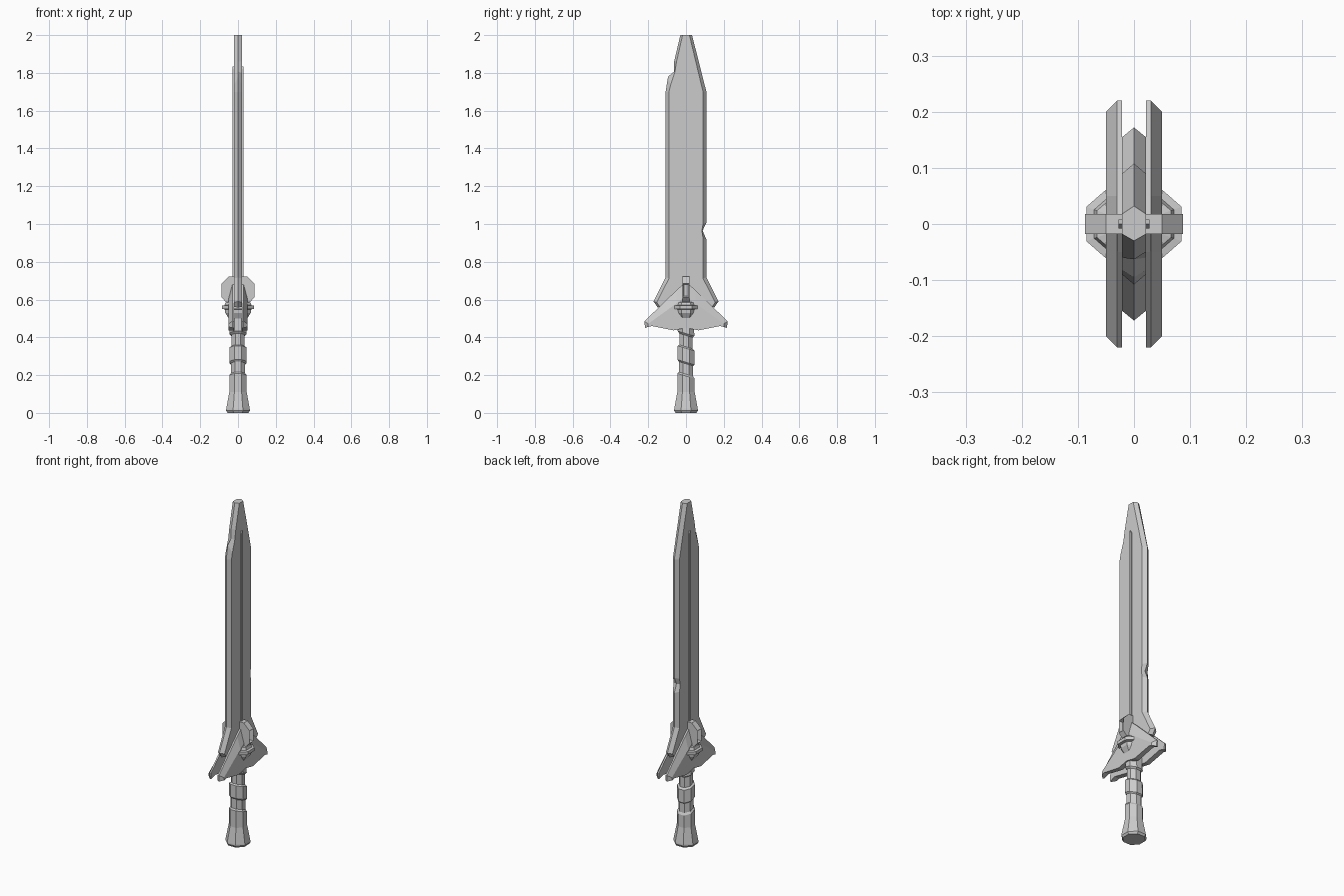
import bpy, bmesh, math
from mathutils import Vector

if "Cube" in bpy.data.objects:
    bpy.data.objects.remove(bpy.data.objects["Cube"], do_unlink=True)

steel = bpy.data.materials.new("grey_steel")
steel.use_nodes = True
GREY = (0.6, 0.6, 0.6, 1)
steel.diffuse_color = GREY
steel.node_tree.nodes["Principled BSDF"].inputs["Base Color"].default_value = GREY


def finish(name, bm):
    bmesh.ops.recalc_face_normals(bm, faces=bm.faces)
    mesh = bpy.data.meshes.new(name)
    bm.to_mesh(mesh)
    bm.free()
    mesh.materials.append(steel)
    obj = bpy.data.objects.new(name, mesh)
    bpy.context.collection.objects.link(obj)
    return obj


def skin(rings):
    """Join rings of equal point count into a closed solid."""
    bm = bmesh.new()
    loops = [[bm.verts.new(p) for p in ring] for ring in rings]
    n = len(loops[0])
    for a, b in zip(loops, loops[1:]):
        for i in range(n):
            j = (i + 1) % n
            bm.faces.new((a[i], a[j], b[j], b[i]))
    bm.faces.new(loops[0][::-1])
    bm.faces.new(loops[-1])
    bm.normal_update()
    return bm


def plate(layers):
    """Stack (x, [(y, z), ...]) outlines along x."""
    return skin([[Vector((x, y, z)) for y, z in pts] for x, pts in layers])


def lathe(profile, y_scale=1):
    """Eight-sided turned solid from (flat radius, z, tilt) rings."""
    rings = []
    for r, z, tilt in profile:
        ring = []
        for k in range(8):
            a = math.pi / 4 * (k + 0.5)
            rad = r / math.cos(math.pi / 8)
            y = rad * math.sin(a) * y_scale
            ring.append(Vector((rad * math.cos(a), y, z - tilt * y)))
        rings.append(ring)
    return skin(rings)


def mirrored(half):
    """Outline from its +y half; the first and last points lie on y = 0."""
    return half + [(-y, z) for y, z in half[-2:0:-1]]


# Blade: bevelled edges, flared foot, and a chip in each edge
edge = [(-.03, 2), (.032, 2), (.108, 1.7), (.108, 1.007), (.088, .965),
        (.108, .918), (.108, .717), (.172, .59), (.15, .558), (.05, .6),
        (-.05, .6), (-.15, .558), (-.172, .59), (-.108, .717), (-.108, 1.7),
        (-.095, 1.78), (-.063, 1.807), (-.063, 1.86)]
flat = [(-.018, 2), (.018, 2), (.09, 1.7), (.09, 1), (.084, .965),
        (.09, .925), (.09, .712), (.155, .585), (.138, .562), (.05, .6),
        (-.05, .6), (-.138, .562), (-.155, .585), (-.09, .712), (-.09, 1.7),
        (-.082, 1.735), (-.06, 1.8), (-.05, 1.86)]
finish("blade", plate([(-.021, flat), (0, edge), (.021, flat)]))

# Narrow raised spine along both faces of the blade
spine = mirrored([(0, 1.835), (.008, 1.82), (.008, .6), (0, .59)])
finish("blade_spine", plate([(-.028, spine), (.028, spine)]))

# Swept guard wings, one on each side of the blade
wing_inner = mirrored([(0, .695), (.05, .65), (.22, .485), (.217, .45),
                       (.18, .462), (.065, .437), (0, .45)])
wing_outer = mirrored([(0, .62), (.05, .58), (.2, .472), (.2, .455),
                       (.18, .46), (.065, .437), (0, .45)])
for side, word in ((1, "left"), (-1, "right")):
    finish(word + "_guard_wing", plate([(side * .021, wing_inner),
                                        (side * .03, wing_inner),
                                        (side * .05, wing_outer)]))

    # Chamfered clasp with a sunken slot on its outer face
    shape = [(.02, .722), (.05, .722), (.087, .685), (.087, .612),
             (.065, .588), (.02, .588)]
    bm = skin([[Vector((side * x, y, z)) for x, z in shape]
               for y in (-.018, .018)])
    bmesh.ops.recalc_face_normals(bm, faces=bm.faces)
    outer = [f for f in bm.faces if f.normal.x * side > .99]
    bmesh.ops.inset_region(bm, faces=outer, thickness=.009, depth=0)
    for v in outer[0].verts:
        v.co.x -= side * .02
    finish(word + "_clasp", bm)

# Faceted collar joining grip and guard
finish("collar", lathe([(.042, .49, 0), (.068, .53, 0), (.07, .548, 0),
                        (.085, .55, 0), (.085, .568, 0), (.071, .57, 0),
                        (.066, .585, 0), (.05, .588, 0), (.045, .605, 0)], .87))

# Grip with slanted wrap steps and a flared pommel
T = .3
finish("grip", lathe([(.056, 0, 0), (.063, .012, 0), (.062, .022, 0),
                      (.046, .11, 0), (.045, .195, T), (.038, .205, T),
                      (.038, .26, T), (.045, .268, T), (.044, .342, T),
                      (.035, .35, T), (.035, .41, T), (.044, .42, T),
                      (.042, .5, 0)]))
